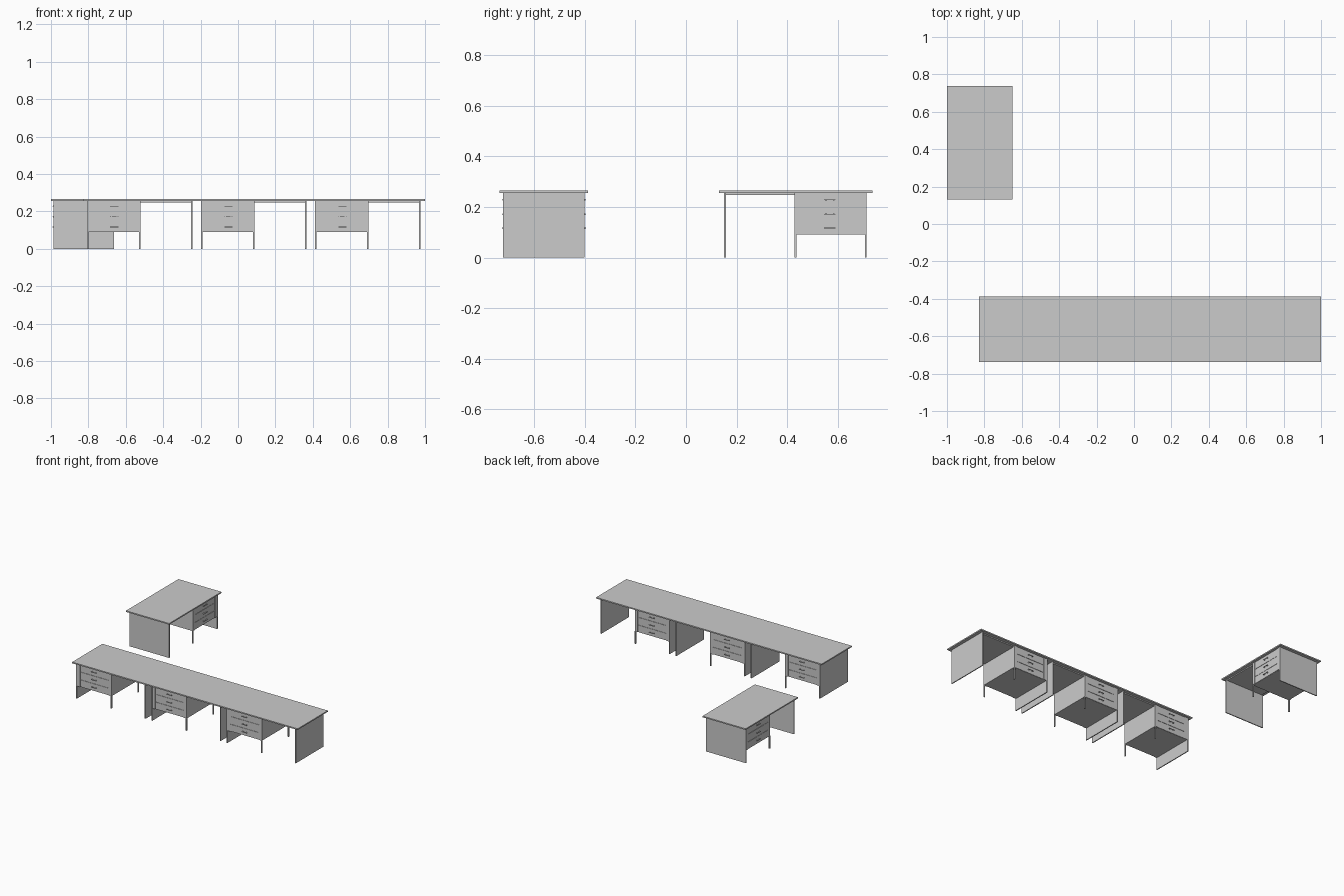
import bpy, bmesh
from math import pi
from mathutils import Matrix, Vector

if "Cube" in bpy.data.objects:
    bpy.data.objects.remove(bpy.data.objects["Cube"])

BOX = ((0, 1, 3, 2), (4, 6, 7, 5), (0, 4, 5, 1), (2, 3, 7, 6), (0, 2, 6, 4), (1, 5, 7, 3))


def boxes(name, spans, place=Matrix()):
    """One object from (x0, x1, y0, y1, z0, z1) boxes, moved by a matrix."""
    bm = bmesh.new()
    for x0, x1, y0, y1, z0, z1 in spans:
        vs = [bm.verts.new(place @ Vector((x, y, z)))
              for x in (x0, x1) for y in (y0, y1) for z in (z0, z1)]
        for f in BOX:
            bm.faces.new([vs[i] for i in f])
    bmesh.ops.recalc_face_normals(bm, faces=bm.faces)
    mesh = bpy.data.meshes.new(name)
    bm.to_mesh(mesh)
    bm.free()
    ob = bpy.data.objects.new(name, mesh)
    bpy.context.collection.objects.link(ob)
    return ob


TOP_Z, TOP = 0.256, 0.265
HALF = 0.161            # half depth of the end panels
C0, C1, CZ = 0.029, 0.308, 0.09   # cabinet left, right and underside
SIDE = 0.024            # cabinet side width


def desk(name, place):
    """Desk base: x runs along the desk from 0 to 0.61, y is centred."""
    # full-height end panels
    boxes(name + "_end_panels", [(a, a + 0.007, -HALF, HALF, 0, TOP_Z)
                                 for a in (0.023, 0.579)], place)
    # stiffening plate under the top, over the knee space
    boxes(name + "_under_plate", [(C1, 0.579, -0.15, 0.15, 0.248, TOP_Z)], place)
    # cabinet core and flush sides
    boxes(name + "_cabinet", [
        (C0 + SIDE, C1 - SIDE, -0.154, 0.154, CZ, TOP_Z),
        (C0, C0 + SIDE, -0.159, 0.159, CZ, TOP_Z),
        (C1 - SIDE, C1, -0.159, 0.159, CZ, TOP_Z)], place)
    # drawer fronts and handles on both faces
    fronts, handles = [], []
    mid = (C0 + C1) / 2
    levels = (CZ, 0.143, 0.2, TOP_Z)
    for s in (-1, 1):
        for z0, z1 in zip(levels, levels[1:]):
            fronts.append((C0 + SIDE + 0.001, C1 - SIDE - 0.001,
                           *sorted((s * 0.153, s * 0.157)), z0 + 0.001, z1 - 0.001))
            z = (z0 + z1) / 2
            handles.append((mid - 0.022, mid + 0.022,
                            *sorted((s * 0.163, s * 0.166)), z - 0.0015, z + 0.0015))
            for dx in (-0.015, 0.015):
                handles.append((mid + dx - 0.003, mid + dx + 0.003,
                                *sorted((s * 0.156, s * 0.164)), z - 0.003, z + 0.003))
    boxes(name + "_drawer_fronts", fronts, place)
    boxes(name + "_drawer_handles", handles, place)
    # slim legs at the free corners of the cabinet
    boxes(name + "_cabinet_legs", [
        (C1 - 0.007, C1 + 0.001, *sorted((s * 0.151, s * 0.1595)), 0, CZ + 0.002)
        for s in (-1, 1)], place)


# row of three desks under one long top
ROW_Y = -0.562
for i in range(3):
    desk(f"row_desk_{i + 1}", Matrix.Translation((-0.83 + 0.61 * i, ROW_Y, 0)))
boxes("long_desktop", [(-0.83, 1.0, ROW_Y - 0.175, ROW_Y + 0.175, TOP_Z, TOP)])

# single desk turned a quarter, behind on the left
turn = Matrix.Translation((-0.825, 0.737, 0)) @ Matrix.Rotation(-pi / 2, 4, 'Z')
desk("single_desk", turn)
boxes("single_desktop", [(0, 0.607, -0.175, 0.175, TOP_Z, TOP)], turn)
